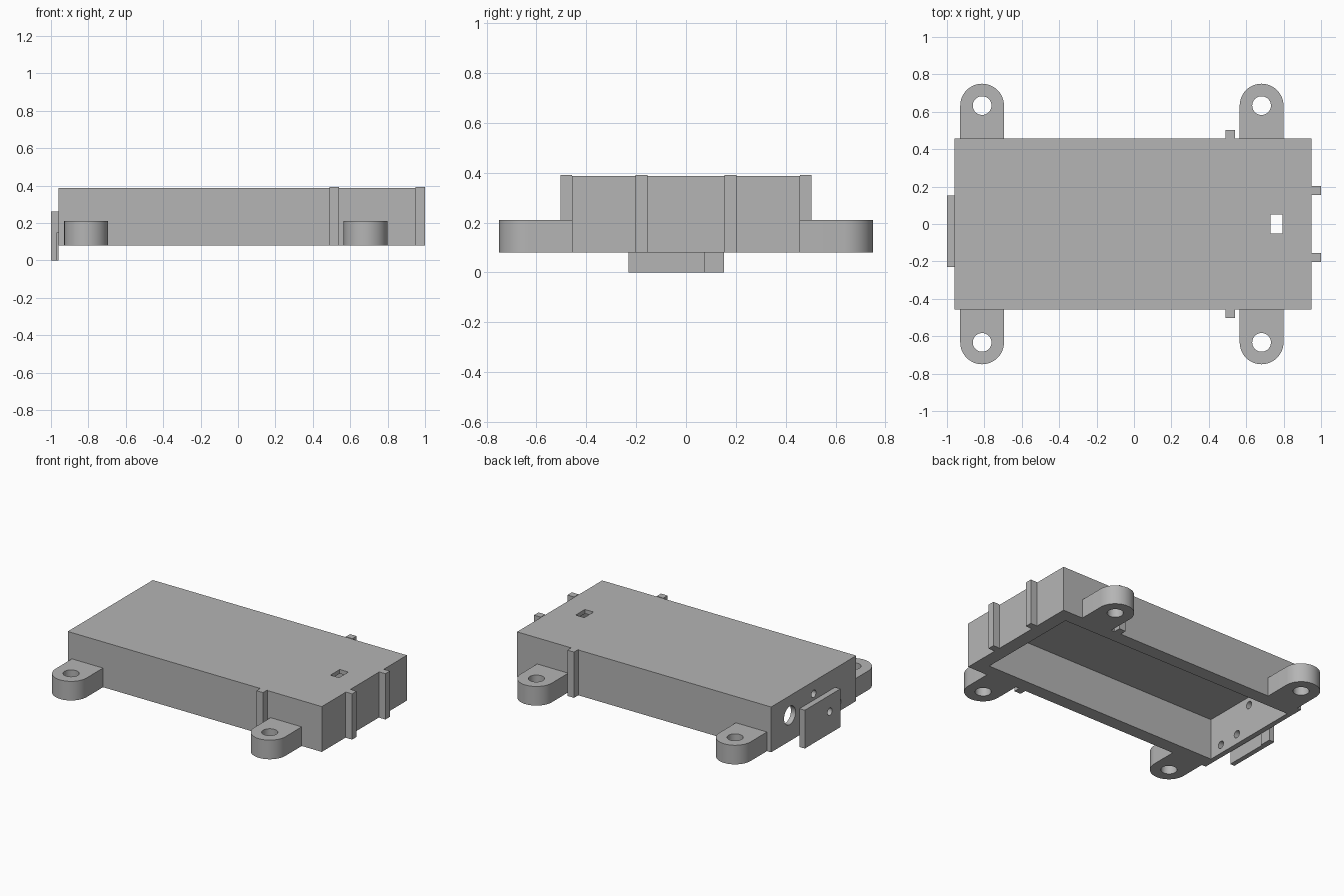
import bpy, bmesh
from math import pi, cos, sin
from mathutils import Matrix, Vector

cube = bpy.data.objects.get("Cube")
if cube:
    bpy.data.objects.remove(cube, do_unlink=True)

grey = bpy.data.materials.new("plain grey")
grey.use_nodes = True
grey.diffuse_color = (0.46, 0.46, 0.46, 1)
grey.node_tree.nodes["Principled BSDF"].inputs["Base Color"].default_value = grey.diffuse_color


def finish(name, bm):
    bmesh.ops.recalc_face_normals(bm, faces=bm.faces)
    mesh = bpy.data.meshes.new(name)
    bm.to_mesh(mesh)
    bm.free()
    mesh.materials.append(grey)
    obj = bpy.data.objects.new(name, mesh)
    bpy.context.collection.objects.link(obj)
    return obj


def box(name, x, y, z):
    bm = bmesh.new()
    bmesh.ops.create_cube(bm, size=1)
    for v in bm.verts:
        v.co = Vector([(r[0] + r[1]) / 2 + c * (r[1] - r[0]) for r, c in zip((x, y, z), v.co)])
    return finish(name, bm)


def rod(name, centre, radius, length, along_x=False):
    bm = bmesh.new()
    turn = Matrix.Rotation(pi / 2, 4, 'Y') if along_x else Matrix()
    bmesh.ops.create_cone(bm, cap_ends=True, segments=40, radius1=radius, radius2=radius,
                          depth=length, matrix=Matrix.Translation(centre) @ turn)
    return finish(name, bm)


def cut(obj, cutters):
    bpy.context.view_layer.objects.active = obj
    for c in cutters:
        mod = obj.modifiers.new("cut", 'BOOLEAN')
        mod.operation = 'DIFFERENCE'
        mod.solver = 'EXACT'
        mod.object = c
        bpy.ops.object.modifier_apply(modifier=mod.name)
        bpy.data.objects.remove(c, do_unlink=True)


def smooth(obj):
    bpy.ops.object.select_all(action='DESELECT')
    obj.select_set(True)
    bpy.context.view_layer.objects.active = obj
    bpy.ops.object.shade_smooth_by_angle(angle=pi / 6)


HALF_W, BASE, TOP = 0.457, 0.08, 0.388

# Hollow case, open underneath, with a slot in the lid and holes in one end
case = box("case", (-0.96, 0.95), (-HALF_W, HALF_W), (BASE, TOP))
cutters = [box("cavity", (-0.925, 0.857), (-0.365, 0.365), (-0.1, 0.36)),
           box("lid_slot", (0.73, 0.795), (-0.05, 0.05), (0.3, 0.5))]
for y, z, r in ((0.256, 0.254, 0.062), (0, 0.303, 0.025), (-0.117, 0.148, 0.025), (-0.27, 0.14, 0.025)):
    cutters.append(rod("end_hole", (-0.95, y, z), r, 0.1, True))
cut(case, cutters)
smooth(case)

# Rounded mounting ears with screw holes
R, EAR_Y = 0.117, 0.633
for side, side_name in ((-1, "front"), (1, "back")):
    for x, end_name in ((-0.812, "right"), (0.682, "left")):
        bm = bmesh.new()
        outline = [(x + R, HALF_W)]
        outline += [(x + R * cos(pi * i / 24), EAR_Y + R * sin(pi * i / 24)) for i in range(25)]
        outline.append((x - R, HALF_W))
        face = bm.faces.new([bm.verts.new((px, side * py, BASE)) for px, py in outline])
        solid = bmesh.ops.extrude_face_region(bm, geom=[face])
        bmesh.ops.translate(bm, vec=(0, 0, 0.13),
                            verts=[g for g in solid["geom"] if isinstance(g, bmesh.types.BMVert)])
        ear = finish(f"{side_name}_{end_name}_ear", bm)
        cut(ear, [rod("screw_hole", (x, side * EAR_Y, 0.15), 0.05, 0.4)])
        smooth(ear)

    # Upright ribs on the long side and on the end
    box(f"{side_name}_side_rib", (0.49, 0.54), sorted((side * HALF_W, side * 0.503)), (BASE, 0.391))
    box(f"{side_name}_end_rib", (0.95, 1.0), sorted((side * 0.155, side * 0.203)), (BASE, 0.391))

# End plate with a shallow pocket on its inner face and a hole
plate = box("end_plate", (-1.0, -0.96), (-0.23, 0.152), (0, 0.26))
cut(plate, [box("pocket", (-0.967, -0.9), (-0.4, 0.075), (-0.1, 0.15)),
            rod("plate_hole", (-0.98, -0.117, 0.148), 0.025, 0.2, True)])
smooth(plate)
